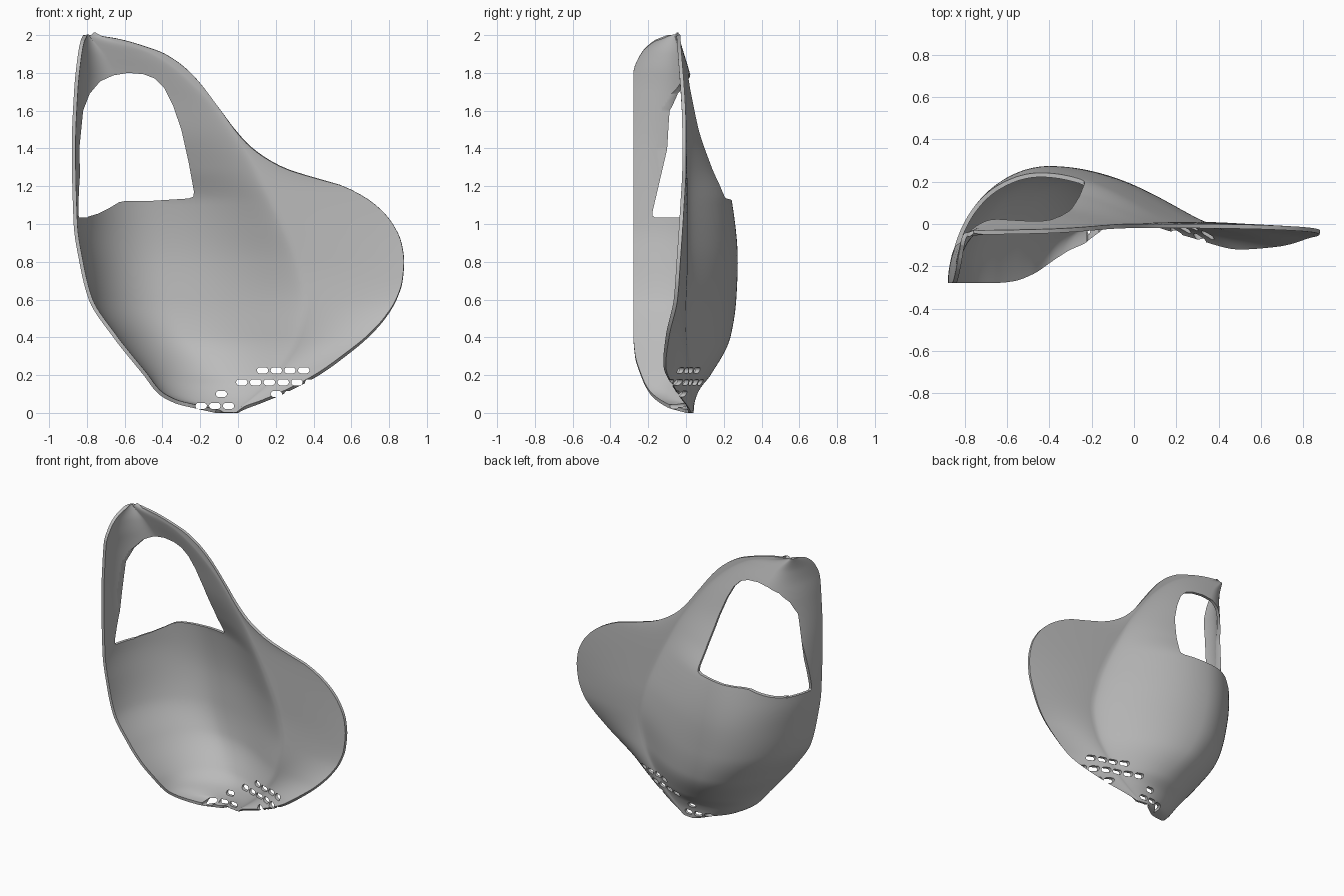
import bpy, bmesh
from math import sin, cos, pi, radians

default_cube = bpy.data.objects.get("Cube")
if default_cube:
    bpy.data.objects.remove(default_cube, do_unlink=True)


def curve(*knots):
    """Return a smooth function of height that passes through (height, value) knots without overshoot."""
    knots = sorted(knots)
    heights = [k[0] for k in knots]
    values = [k[1] for k in knots]
    slopes = [(values[i + 1] - values[i]) / (heights[i + 1] - heights[i]) for i in range(len(knots) - 1)]
    tangents = [slopes[0]]
    for before, after in zip(slopes, slopes[1:]):
        same_way = before * after > 0
        tangents.append(2 * before * after / (before + after) if same_way else 0)
    tangents.append(slopes[-1])

    def value_at(height):
        i = 0
        while i < len(slopes) - 1 and height > heights[i + 1]:
            i += 1
        span = heights[i + 1] - heights[i]
        t = (height - heights[i]) / span
        rise = t * t * (3 - 2 * t)
        return (values[i] * (1 - rise) + values[i + 1] * rise
                + span * tangents[i] * t * (1 - t) ** 2
                - span * tangents[i + 1] * t * t * (1 - t))
    return value_at


# Front edge of the wrapped side wall
wall_x = curve((2, -.82), (1.97, -.833), (1.9, -.847), (1.7, -.868), (1.4, -.88), (1, -.87), (.8, -.84),
               (.6, -.79), (.4, -.66), (.2, -.5), (.1, -.42), (.05, -.33), (.02, -.21), (0, -.12))
wall_y = curve((2, -.1), (1.97, -.17), (1.9, -.24), (1.8, -.278), (.4, -.278), (.3, -.27),
               (.2, -.24), (.1, -.19), (.03, -.1), (0, 0))

# Deepest line of the bowl
bowl_x = curve((2, -.79), (1.9, -.7), (1.7, -.6), (1.5, -.52), (1.2, -.45), (.8, -.4), (.6, -.36),
               (.4, -.28), (.2, -.15), (.1, -.08), (0, -.07))
bowl_y = curve((2, -.04), (1.9, -.01), (1.8, .02), (1.7, .045), (1.5, .09), (1.3, .165), (1.12, .243),
               (.8, .274), (.6, .266), (.4, .235), (.2, .13), (.12, .07), (.05, .045), (0, .04))

# Line where the bowl runs out into the flat wing
foot_x = curve((2, -.76), (1.9, -.45), (1.7, -.2), (1.5, -.04), (1.35, .06), (1.2, .14), (1, .24),
               (.8, .32), (.6, .36), (.4, .32), (.2, .2), (.1, .1), (0, -.02))
foot_y = curve((2, -.03), (1.5, .002), (1.1, .01), (.8, .01), (.5, 0), (.2, .02), (0, .035))

# Outer edge of the wing
wing_x = curve((2, -.75), (1.98, -.63), (1.95, -.52), (1.9, -.385), (1.8, -.25), (1.6, -.09), (1.5, -.015),
               (1.4, .08), (1.3, .24), (1.25, .39), (1.2, .56), (1.1, .73), (1, .82), (.9, .866), (.8, .88),
               (.7, .872), (.6, .84), (.5, .78), (.4, .69), (.3, .57), (.2, .43), (.1, .24), (.05, .12),
               (.02, .04), (0, 0))
wing_y = curve((2, -.03), (1.5, 0), (1.3, 0), (1.1, -.01), (.8, -.03), (.6, -.045), (.4, -.09),
               (.25, -.107), (.1, -.04), (.04, .005), (0, .03))


def section(z, wall_steps=40, bowl_steps=34, wing_steps=20):
    """One horizontal slice from the side wall through the bowl to the wing edge."""
    ax, ay, bx, by = wall_x(z), wall_y(z), bowl_x(z), bowl_y(z)
    cx, cy, dx, dy = foot_x(z), foot_y(z), wing_x(z), wing_y(z)
    points = []
    for i in range(wall_steps):
        angle = i / wall_steps * pi / 2
        points.append((ax + (bx - ax) * (1 - cos(angle)), ay + (by - ay) * sin(angle), z))
    for i in range(bowl_steps):
        s = i / bowl_steps
        points.append((bx + (cx - bx) * s, cy + (by - cy) * (1 - s * s) ** 1.3, z))
    for i in range(wing_steps + 1):
        s = i / wing_steps
        points.append((cx + (dx - cx) * s, cy + (dy - cy) * s ** 1.5, z))
    return points


def new_object(name, bm):
    mesh = bpy.data.meshes.new(name)
    bm.to_mesh(mesh)
    bm.free()
    obj = bpy.data.objects.new(name, mesh)
    bpy.context.collection.objects.link(obj)
    return obj


def add_prism(bm, outline, depth):
    """Add a closed prism: outline points are swept by the depth vector."""
    face = bm.faces.new([bm.verts.new(p) for p in outline])
    swept = bmesh.ops.extrude_face_region(bm, geom=[face])["geom"]
    bmesh.ops.translate(bm, vec=depth, verts=[v for v in swept if isinstance(v, bmesh.types.BMVert)])
    bmesh.ops.recalc_face_normals(bm, faces=bm.faces)


def apply_modifier(obj, modifier):
    bpy.context.view_layer.objects.active = obj
    bpy.ops.object.modifier_apply(modifier=modifier.name)


def cut(obj, bm):
    """Subtract a cutter from the object, then remove the cutter."""
    cutter = new_object("cutter", bm)
    cutter.hide_render = True
    boolean = obj.modifiers.new("cut", "BOOLEAN")
    boolean.operation = "DIFFERENCE"
    boolean.solver = "EXACT"
    boolean.object = cutter
    apply_modifier(obj, boolean)
    bpy.data.objects.remove(cutter, do_unlink=True)


# Curved shell, lofted through the slices and thickened inwards
ROWS = 120
bm = bmesh.new()
rows = [[bm.verts.new(p) for p in section(1 - cos(pi * r / ROWS))] for r in range(ROWS + 1)]
for low, high in zip(rows, rows[1:]):
    for j in range(len(low) - 1):
        bm.faces.new((low[j], high[j], high[j + 1], low[j + 1]))
shell = new_object("curved_shell", bm)
bpy.ops.object.select_all(action="DESELECT")
shell.select_set(True)
thicken = shell.modifiers.new("thicken", "SOLIDIFY")
thicken.thickness = .02
thicken.offset = -1
apply_modifier(shell, thicken)

# Large window in the upper bowl
window = [(-.83, 1.035), (-.8, 1.037), (-.74, 1.055), (-.68, 1.085), (-.63, 1.115), (-.59, 1.123),
          (-.45, 1.123), (-.26, 1.135), (-.237, 1.145), (-.233, 1.17), (-.26, 1.32), (-.3, 1.5),
          (-.345, 1.63), (-.39, 1.72), (-.44, 1.77), (-.5, 1.793), (-.58, 1.8), (-.66, 1.787),
          (-.73, 1.755), (-.785, 1.69), (-.82, 1.6), (-.84, 1.4)]
bm = bmesh.new()
add_prism(bm, [(x, -.5, z) for x, z in window], (0, 1, 0))
cut(shell, bm)

# Window corner that runs round onto the side wall
side_window = [(-.165, 1.034), (-.178, 1.045), (-.176, 1.07), (-.03, 1.695), (.2, 1.695), (.2, 1.034)]
bm = bmesh.new()
add_prism(bm, [(-1, y, z) for y, z in side_window], (.205, 0, 0))
cut(shell, bm)

# Rows of small rounded slots near the bottom
slot_rows = {.225: (.13, .203, .275, .348),
             .162: (.02, .093, .166, .239, .312, .385),
             .1: (-.088, .203, .275),
             .037: (-.195, -.123, -.05)}
bm = bmesh.new()
for z, centres in slot_rows.items():
    for x in centres:
        outline = []
        for k in range(16):
            angle = (k + .5) * pi / 8
            end = .014 if cos(angle) > 0 else -.014
            outline.append((x + end + .016 * cos(angle), -.5, z + .016 * sin(angle)))
        add_prism(bm, outline, (0, 1, 0))
cut(shell, bm)

# Plain grey finish
grey = bpy.data.materials.new("plain_grey")
grey.use_nodes = True
colour = (.5, .5, .5, 1)
grey.diffuse_color = colour
grey.node_tree.nodes["Principled BSDF"].inputs["Base Color"].default_value = colour
shell.data.materials.clear()
shell.data.materials.append(grey)
for polygon in shell.data.polygons:
    polygon.material_index = 0

bpy.context.view_layer.objects.active = shell
shell.select_set(True)
bpy.ops.object.shade_smooth_by_angle(angle=radians(40))
